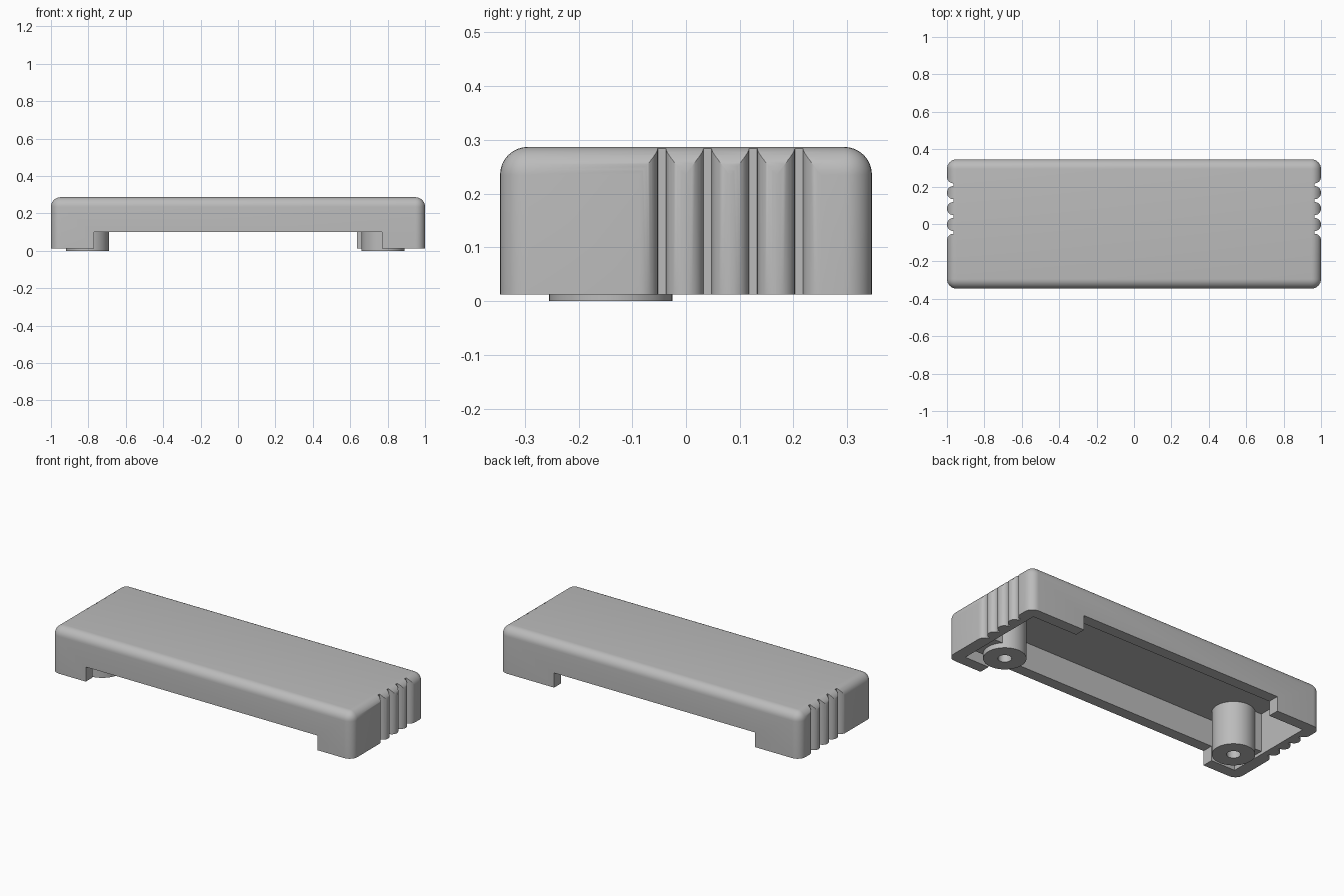
import bpy
import bmesh
from math import cos, sin, pi
from mathutils import Matrix, Vector

cube = bpy.data.objects.get("Cube")
if cube:
    bpy.data.objects.remove(cube)

grey = bpy.data.materials.new("plain grey")
grey.use_nodes = True
grey.diffuse_color = (0.5, 0.5, 0.5, 1)
grey.node_tree.nodes["Principled BSDF"].inputs["Base Color"].default_value = (0.5, 0.5, 0.5, 1)

RIM, TOP, CEILING = 0.012, 0.287, 0.258
HALF_Y, ROUND = 0.346, 0.052
INNER_X, INNER_Y = 0.93, 0.28


def finish(name, bm):
    bmesh.ops.recalc_face_normals(bm, faces=bm.faces)
    mesh = bpy.data.meshes.new(name)
    bm.to_mesh(mesh)
    bm.free()
    mesh.materials.append(grey)
    obj = bpy.data.objects.new(name, mesh)
    bpy.context.collection.objects.link(obj)
    return obj


def box(name, low, high, rounded=0):
    low, high = Vector(low), Vector(high)
    bm = bmesh.new()
    bmesh.ops.create_cube(bm, size=1, matrix=Matrix.Translation((low + high) / 2)
                          @ Matrix.Diagonal((*(high - low), 1)))
    if rounded:
        # round everything except the open bottom rim
        edges = [e for e in bm.edges if max(v.co.z for v in e.verts) > low.z + 0.01]
        bmesh.ops.bevel(bm, geom=edges, offset=rounded, segments=8, profile=0.5, affect='EDGES')
    return finish(name, bm)


def cylinder(name, x, y, radius, low, high, sides=48):
    bm = bmesh.new()
    bmesh.ops.create_cone(bm, cap_ends=True, segments=sides, radius1=radius, radius2=radius,
                          depth=high - low, matrix=Matrix.Translation((x, y, (low + high) / 2)))
    return finish(name, bm)


def groove(side, y):
    # narrow flat bottom flaring outwards along two convex quarter circles
    r, flat = 0.0345, 0.0075
    half = [(1 - r + r * sin(a), flat + r - r * cos(a)) for a in (i * pi / 16 for i in range(9))]
    half.append((1.05, flat + r))
    outline = half + [(px, -py) for px, py in reversed(half)]
    bm = bmesh.new()
    face = bm.faces.new([bm.verts.new((side * px, y + py, -0.1)) for px, py in outline])
    out = bmesh.ops.extrude_face_region(bm, geom=[face])
    bmesh.ops.translate(bm, vec=(0, 0, 0.5),
                        verts=[g for g in out["geom"] if isinstance(g, bmesh.types.BMVert)])
    return finish("groove_cutter", bm)


def activate(obj):
    bpy.ops.object.select_all(action='DESELECT')
    obj.select_set(True)
    bpy.context.view_layer.objects.active = obj


def combine(obj, tool, operation='DIFFERENCE'):
    mod = obj.modifiers.new("combine", 'BOOLEAN')
    mod.operation, mod.solver, mod.object = operation, 'EXACT', tool
    activate(obj)
    bpy.ops.object.modifier_apply(modifier=mod.name)
    bpy.data.objects.remove(tool)


def smooth(obj):
    activate(obj)
    bpy.ops.object.shade_smooth_by_angle(angle=0.6)


# hollow cover with rounded top
cover = box("cover_shell", (-1, -HALF_Y, RIM), (1, HALF_Y, TOP), ROUND)
combine(cover, box("cavity", (-INNER_X, -INNER_Y, -0.1), (INNER_X, INNER_Y, CEILING)))

# long openings in the front and back walls
combine(cover, box("front_opening", (-0.77, -0.5, -0.1), (0.77, -0.26, 0.10)))
combine(cover, box("back_opening", (-0.70, 0.26, -0.1), (0.635, 0.5, 0.10)))

# grip grooves on both ends
for side in (-1, 1):
    for i in range(4):
        combine(cover, groove(side, -0.045 + i * 0.085))
smooth(cover)

# screw posts, each braced to its end wall
POST_Y = -0.14
for name, x, side in (("right_post", -0.805, -1), ("left_post", 0.775, 1)):
    post = cylinder(name, x, POST_Y, 0.115, 0, CEILING + 0.005)
    ends = sorted((x, side * (INNER_X + 0.005)))
    brace = box("brace", (ends[0], POST_Y - 0.08, 0.03), (ends[1], POST_Y + 0.08, CEILING + 0.003))
    combine(post, brace, 'UNION')
    combine(post, cylinder("screw_hole", x, POST_Y, 0.037, -0.1, 0.2, 24))
    smooth(post)
